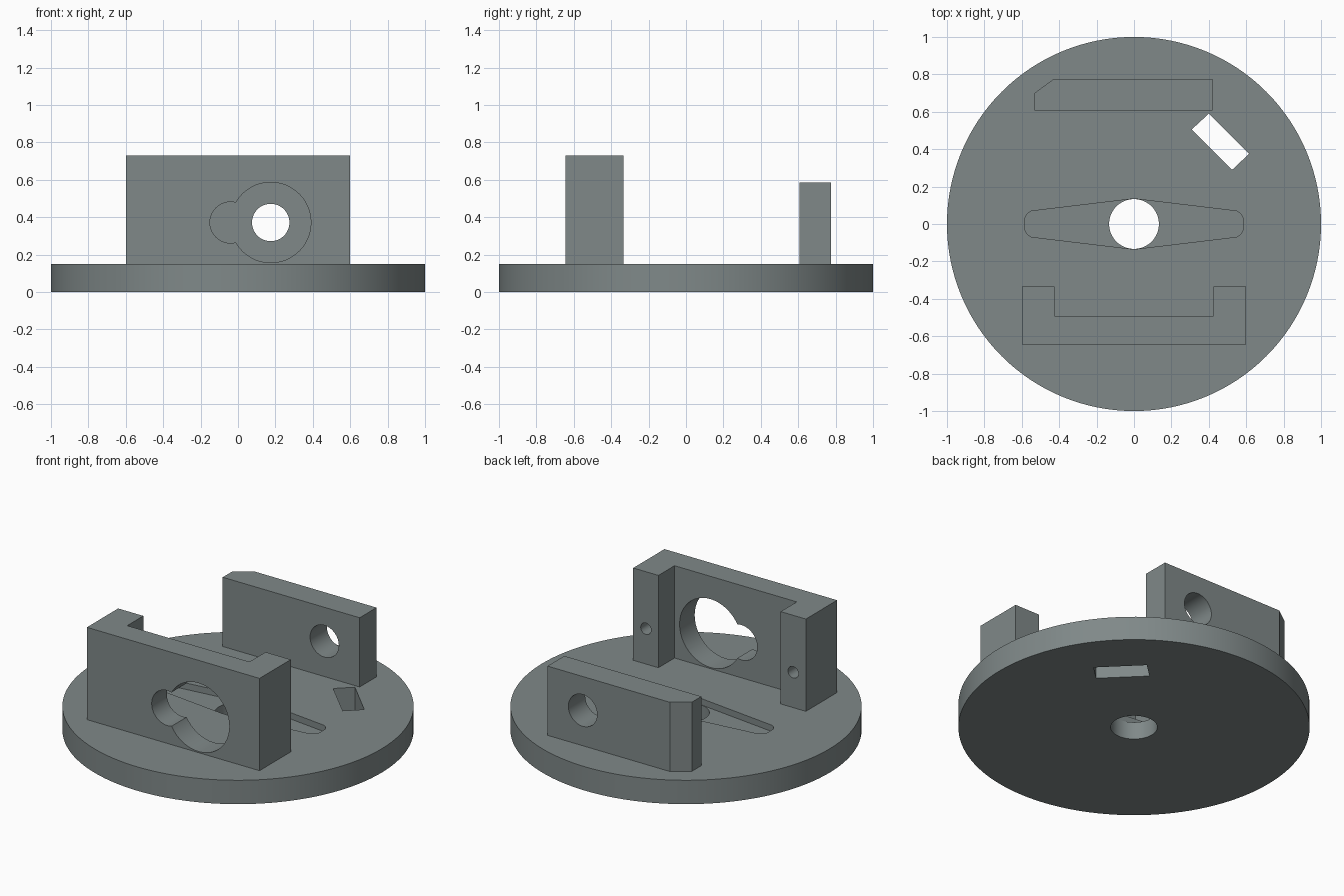
import bpy, bmesh, math
from mathutils import Vector, Matrix

if "Cube" in bpy.data.objects:
    bpy.data.objects.remove(bpy.data.objects["Cube"])

grey = bpy.data.materials.new("slate_grey")
grey.diffuse_color = (0.215, 0.25, 0.25, 1)
grey.use_nodes = True
grey.node_tree.nodes["Principled BSDF"].inputs["Base Color"].default_value = grey.diffuse_color


def prism(name, outline, z0, z1):
    """Extrude an xy outline between two heights."""
    bm = bmesh.new()
    face = bm.faces.new([bm.verts.new((x, y, z0)) for x, y in outline])
    ext = bmesh.ops.extrude_face_region(bm, geom=[face])
    top = [v for v in ext["geom"] if isinstance(v, bmesh.types.BMVert)]
    bmesh.ops.translate(bm, verts=top, vec=(0, 0, z1 - z0))
    bmesh.ops.recalc_face_normals(bm, faces=bm.faces)
    mesh = bpy.data.meshes.new(name)
    bm.to_mesh(mesh)
    bm.free()
    mesh.materials.append(grey)
    obj = bpy.data.objects.new(name, mesh)
    bpy.context.collection.objects.link(obj)
    return obj


def circle(r, cx=0, cy=0, n=64):
    return [(cx + r * math.cos(2 * math.pi * i / n),
             cy + r * math.sin(2 * math.pi * i / n)) for i in range(n)]


def bore(name, x, z, r, y0, y1):
    """Round cutter running along y."""
    obj = prism(name, circle(r, x, z, 48), -y1, -y0)
    obj.data.transform(Matrix.Rotation(math.pi / 2, 4, 'X'))
    return obj


def cut(obj, cutters):
    """Subtract the cutters, then remove them."""
    bpy.context.view_layer.objects.active = obj
    for c in cutters:
        c.hide_render = True
        mod = obj.modifiers.new("cut", 'BOOLEAN')
        mod.operation = 'DIFFERENCE'
        mod.solver = 'EXACT'
        mod.object = c
        bpy.ops.object.modifier_apply(modifier=mod.name)
        bpy.data.objects.remove(c)


def smooth(obj):
    bpy.ops.object.select_all(action='DESELECT')
    obj.select_set(True)
    bpy.context.view_layer.objects.active = obj
    bpy.ops.object.shade_smooth_by_angle(angle=math.radians(30))


T = 0.15      # disc thickness
AXIS_Z = 0.372  # height of the bores

# Base disc with centre hole, angled slot and shallow tapered pocket
base = prism("base_disc", circle(1, n=128), 0, T)
quarter = [(0.585 - 0.055 + 0.055 * math.cos(a), 0.017 + 0.055 * math.sin(a))
           for a in [math.radians(d) for d in range(0, 84, 12)]]
quarter.append((0.016, 0.133))
left = [(-x, y) for x, y in reversed(quarter)]
upper = quarter + left
pocket = upper + [(x, -y) for x, y in reversed(upper)]
slot = [(0.40, 0.59), (0.615, 0.375), (0.525, 0.29), (0.308, 0.505)]
cut(base, [prism("pocket_cutter", pocket, T - 0.04, T + 0.1),
           prism("centre_cutter", circle(0.133), -0.1, T + 0.1),
           prism("slot_cutter", slot, -0.1, T + 0.1)])
smooth(base)

# U-shaped front bracket with keyhole opening and blind screw holes
u_shape = [(-0.6, -0.643), (0.6, -0.643), (0.6, -0.333), (0.425, -0.333),
           (0.425, -0.493), (-0.425, -0.493), (-0.425, -0.333), (-0.6, -0.333)]
bracket = prism("front_bracket", u_shape, T, 0.73)
cut(bracket, [bore("large_bore", 0.175, AXIS_Z, 0.215, -0.8, -0.4),
              bore("small_bore", -0.04, AXIS_Z, 0.11, -0.8, -0.4)]
    + [bore("screw_bore", s * 0.512, AXIS_Z, 0.036, -0.55, -0.2) for s in (-1, 1)])
smooth(bracket)

# Rear plate with one clipped corner and a shaft hole
plate_shape = [(-0.532, 0.608), (0.42, 0.608), (0.42, 0.775),
               (-0.43, 0.775), (-0.532, 0.70)]
plate = prism("rear_plate", plate_shape, T, 0.585)
cut(plate, [bore("shaft_bore", 0.175, AXIS_Z, 0.1, 0.5, 0.9)])
smooth(plate)
